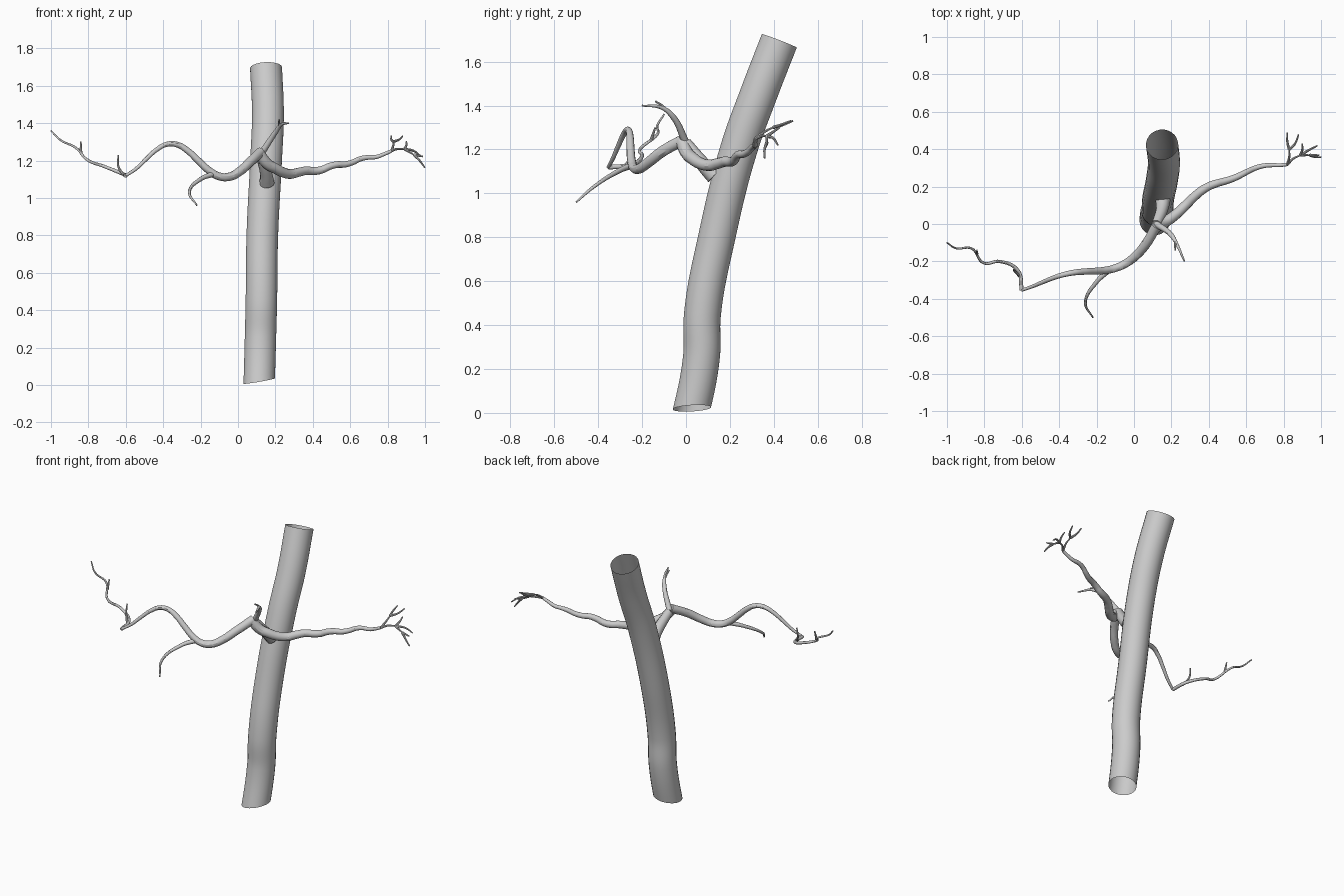
import bpy
import bmesh
from math import cos, exp, sin
from mathutils import Vector

cube = bpy.data.objects.get("Cube")
if cube:
    bpy.data.objects.remove(cube, do_unlink=True)

grey = bpy.data.materials.new("light_grey")
grey.use_nodes = True
colour = (.6, .6, .6, 1)
grey.diffuse_color = colour
grey.node_tree.nodes["Principled BSDF"].inputs["Base Color"].default_value = colour


def tube(name, points, r_start, r_end, roundness=4, caps=True):
    """Smooth tapered tube through the points, converted to a mesh."""
    curve = bpy.data.curves.new(name, "CURVE")
    curve.dimensions = "3D"
    curve.bevel_depth = 1
    curve.bevel_resolution = roundness
    curve.resolution_u = 8
    curve.use_fill_caps = caps
    spline = curve.splines.new("BEZIER")
    last = len(points) - 1
    spline.bezier_points.add(last)
    for i, (knot, position) in enumerate(zip(spline.bezier_points, points)):
        knot.co = position
        knot.handle_left_type = knot.handle_right_type = "AUTO"
        knot.radius = r_start + (r_end - r_start) * i / last
    obj = bpy.data.objects.new(name, curve)
    bpy.context.collection.objects.link(obj)
    bpy.ops.object.select_all(action="DESELECT")
    obj.select_set(True)
    bpy.context.view_layer.objects.active = obj
    bpy.ops.object.convert(target="MESH")
    obj = bpy.context.view_layer.objects.active
    obj.data.materials.clear()
    obj.data.materials.append(grey)
    bpy.ops.object.shade_smooth_by_angle()
    return obj


def sample(rule, x_start, x_end, count):
    """Points of a path given by a rule of x, evenly spaced in x."""
    step = (x_end - x_start) / (count - 1)
    return [Vector(rule(x_start + step * i)) for i in range(count)]


def twig(name, start, *moves):
    """Fine twig that grows from start by successive moves; returns its tip."""
    points = [Vector(start)]
    for move in moves:
        points.append(points[-1] + Vector(move))
    tube(name, points, .008, .004, roundness=2)
    return points[-1]


def right_rule(x):
    """Rising and falling wave that swings forward near the trunk."""
    reach = .13 - x
    wave = -cos(11 * (x + .07))
    return x, -.19 * (1 - exp(-10 * reach)) - .2 * reach + .02 * wave, 1.2 + .09 * wave


def left_rule(x):
    """Steep drop that turns into a gentle climb, swaying sideways."""
    drop = .17 * exp(-12 * (x - .115))
    ripple = .006 * sin(40 * x)
    sway = .045 * sin(6.5 * (x - .22)) + .012 * cos(20 * (x - .37))
    return x, (x - .1) / 2 + sway, 1.04 + x / 4 + drop + ripple


# Main vessel, open at both ends, lower end cut on a slant
main = tube("main_vessel", [
    (.11, 0, -.1), (.12, .07, .25), (.125, .075, .45), (.13, .14, .8),
    (.15, .24, 1.2), (.16, .33, 1.45), (.15, .425, 1.695)], .084, .086,
    roundness=10, caps=False)
bm = bmesh.new()
bm.from_mesh(main.data)
bmesh.ops.bisect_plane(bm, geom=bm.verts[:] + bm.edges[:] + bm.faces[:],
                       plane_co=Vector((.11, .02, .02)),
                       plane_no=Vector((-.17, -.05, 1)), clear_inner=True)
bm.to_mesh(main.data)
bm.free()

# Short trunk leaving the front of the main vessel
junction = (.12, 0, 1.23)
tube("branch_trunk", [(.155, .13, 1.08), (.15, .08, 1.13), junction], .04, .026)

# Long right branch with a kinked, thinner end
right_path = sample(right_rule, .12, -.6, 14)
tube("right_branch", right_path, .027, .008)
kink = right_path[-1]
tube("right_branch_end", [
    kink, (-.62, -.25, 1.13), (-.72, -.2, 1.17), (-.8, -.21, 1.2),
    (-.87, -.13, 1.27), (-.95, -.13, 1.31), (-1, -.1, 1.36)], .011, .004)
tube("right_lower_branch", [
    right_rule(-.13), (-.2, -.31, 1.1), (-.26, -.42, 1.03), (-.22, -.5, .96)], .015, .004)

# Branch rising from the trunk
tube("upper_branch", [junction, (.2, -.06, 1.35), (.23, -.11, 1.39), (.27, -.2, 1.4)],
     .018, .004)

# Long left branch
left_path = sample(left_rule, .115, .82, 18)
tube("left_branch", left_path, .031, .009)
fork = left_path[-1]

# Fine twigs at the branch ends
upper_fork = twig("upper_stem", fork, (.01, .04, .03), (0, .04, .02))
twig("upper_twig_inner", upper_fork, (-.01, .04, .01), (0, .05, .02))
twig("upper_twig_outer", upper_fork, (.03, .03, .01), (.02, .05, .02))
outer_fork = twig("outer_stem", fork, (.03, .03, .01), (.04, .02, 0))
outer_tip = twig("outer_twig", outer_fork, (.05, 0, -.03))
twig("outer_twig_end", outer_tip, (.05, 0, -.01))
twig("outer_twig_low", outer_tip, (.03, -.01, -.03), (.03, 0, -.04))
twig("outer_twig_high", outer_fork, (.01, .03, .02), (0, .03, .02))
twig("outer_twig_back", outer_fork, (.05, .03, -.01), (.04, .02, -.03))
twig("kink_twig", (-.61, -.28, 1.12), (-.03, .03, .05), (0, .01, .06))
twig("end_twig", (-.84, -.16, 1.24), (0, .01, .03), (0, .01, .03))
twig("upper_branch_twig", (.22, -.09, 1.38), (0, -.02, .02), (0, -.03, .02))
